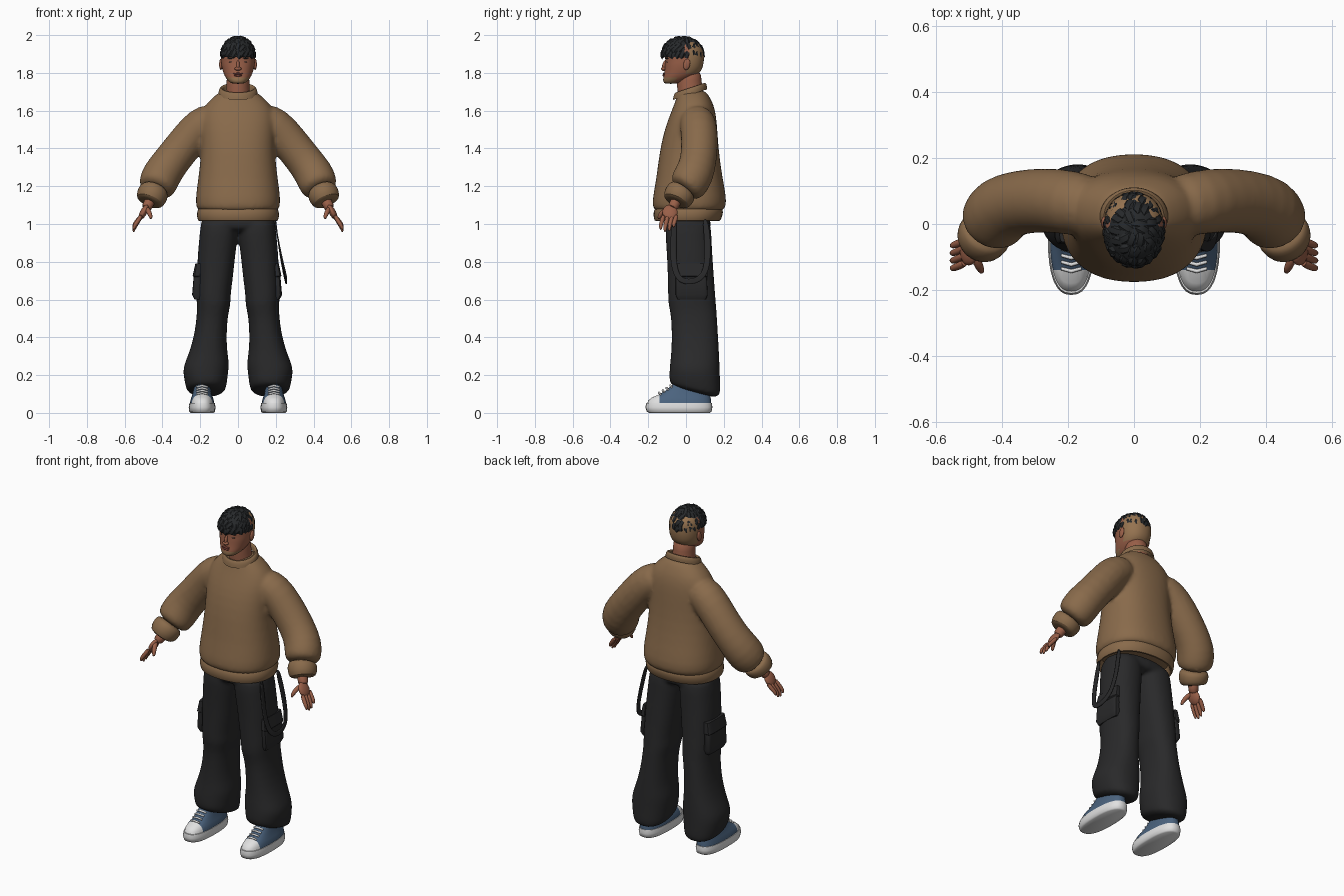
import bpy, bmesh, math, random
from math import cos, sin, pi, radians
from mathutils import Vector, Matrix

cube = bpy.data.objects.get("Cube")
if cube:
    bpy.data.objects.remove(cube)
random.seed(4)


def material(name, r, g, b):
    m = bpy.data.materials.new(name)
    m.use_nodes = True
    m.diffuse_color = (r, g, b, 1)
    bsdf = m.node_tree.nodes["Principled BSDF"]
    bsdf.inputs["Base Color"].default_value = (r, g, b, 1)
    bsdf.inputs["Roughness"].default_value = 0.8
    return m


KNIT = material("brown knit", 0.25, 0.145, 0.07)
CLOTH = material("black cloth", 0.022, 0.022, 0.023)
HAIR = material("black hair", 0.02, 0.022, 0.024)
SKIN = material("skin", 0.32, 0.115, 0.065)
FADE = material("short stubble", 0.3, 0.17, 0.08)
LIP = material("lips", 0.22, 0.06, 0.045)
DENIM = material("blue canvas", 0.07, 0.125, 0.21)
RUBBER = material("white rubber", 0.75, 0.75, 0.75)


def power(v, n):
    return math.copysign(abs(v) ** (2 / n), v)


def skin_rings(bm, rings, cap=True):
    """Bridge equal rings of points into a closed skin."""
    rings = [[bm.verts.new(p) for p in ring] for ring in rings]
    n = len(rings[0])
    for a, b in zip(rings, rings[1:]):
        for i in range(n):
            bm.faces.new((a[i], a[(i + 1) % n], b[(i + 1) % n], b[i]))
    if cap:
        bm.faces.new(rings[0])
        bm.faces.new(rings[-1])


def loft(bm, rows, side=1, n=2.3, seg=24, cap=True):
    """Rows are z, x0, x1, y0, y1 and an optional rise at the front."""
    rings = []
    for z, x0, x1, y0, y1, *tilt in rows:
        rise = tilt[0] if tilt else 0
        ring = []
        for i in range(seg):
            a = 2 * pi * i / seg
            u, v = power(cos(a), n), power(sin(a), n)
            ring.append((side * ((x0 + x1) / 2 + u * (x1 - x0) / 2),
                         (y0 + y1) / 2 + v * (y1 - y0) / 2, z - rise * v))
        rings.append(ring)
    skin_rings(bm, rings, cap)


def tube(bm, path, side=1, seg=16):
    """Round tube through x, y, z, radius points."""
    pts = [Vector((side * x, y, z)) for x, y, z, r in path]
    rings = []
    for i, p in enumerate(pts):
        t = pts[min(i + 1, len(pts) - 1)] - pts[max(i - 1, 0)]
        q = t.to_track_quat('Z', 'Y')
        r = path[i][3]
        rings.append([p + q @ Vector((r * cos(2 * pi * k / seg), r * sin(2 * pi * k / seg), 0))
                      for k in range(seg)])
    skin_rings(bm, rings)


def ball(bm, loc, size, rot=None):
    m = Matrix.Translation(loc) @ (rot or Matrix()) @ Matrix.Diagonal((*size, 1))
    bmesh.ops.create_uvsphere(bm, u_segments=16, v_segments=10, radius=1, matrix=m)


def finish(bm, name, mats, subdiv=0, voxel=0, rule=None, angle=50):
    bmesh.ops.recalc_face_normals(bm, faces=bm.faces)
    if rule:
        for f in bm.faces:
            f.material_index = rule(f.calc_center_median())
    me = bpy.data.meshes.new(name)
    bm.to_mesh(me)
    bm.free()
    for m in mats:
        me.materials.append(m)
    ob = bpy.data.objects.new(name, me)
    bpy.context.collection.objects.link(ob)
    bpy.ops.object.select_all(action='DESELECT')
    bpy.context.view_layer.objects.active = ob
    ob.select_set(True)
    bpy.ops.object.shade_smooth_by_angle(angle=radians(angle))
    if subdiv:
        ob.modifiers.new("Round", 'SUBSURF').levels = subdiv
        ob.modifiers["Round"].render_levels = subdiv
    if voxel:
        fuse = ob.modifiers.new("Fuse", 'REMESH')
        fuse.mode, fuse.voxel_size, fuse.use_smooth_shade = 'VOXEL', voxel, True
        soft = ob.modifiers.new("Soften", 'SMOOTH')
        soft.factor, soft.iterations = 0.5, 6
    return ob


# Sweater body and sleeves, fused into one soft skin
bm = bmesh.new()
body = [(1.06, .21, -.165, .195), (1.085, .222, -.178, .21), (1.13, .228, -.18, .218),
        (1.24, .212, -.158, .195), (1.38, .195, -.142, .175), (1.5, .2, -.115, .167),
        (1.58, .2, -.085, .16), (1.64, .17, -.06, .145), (1.69, .11, -.045, .115), (1.71, .085, -.035, .1)]
loft(bm, [(z, -x, x, y0, y1) for z, x, y0, y1 in body])
sleeve = [(.1, .05, 1.57, .095), (.2, .066, 1.522, .1), (.26, .073, 1.45, .1), (.35, .068, 1.338, .1),
          (.405, .045, 1.262, .109), (.428, .01, 1.205, .106), (.442, -.015, 1.175, .084)]
for s in (1, -1):
    tube(bm, sleeve, s)
finish(bm, "sweater", [KNIT], subdiv=1, voxel=.011)

# Ribbed hem, open underneath
bm = bmesh.new()
loft(bm, [(z, -x, x, y0, y1) for z, x, y0, y1 in (
    (1.1, .2, -.15, .18), (1.075, .217, -.172, .2), (1.045, .221, -.175, .195),
    (1.012, .213, -.168, .182), (1.016, .2, -.155, .168), (1.08, .19, -.14, .16))], cap=False)
finish(bm, "sweater_hem", [KNIT], subdiv=1)

# Collar, low at the front
bm = bmesh.new()
loft(bm, [(1.685, -.105, .105, -.07, .112, -.028), (1.71, -.103, .103, -.066, .112, -.026),
          (1.725, -.092, .092, -.056, .103, -.026), (1.72, -.08, .08, -.046, .094, -.026),
          (1.69, -.078, .078, -.044, .09, -.026)], cap=False, n=2)
finish(bm, "collar", [KNIT], subdiv=1)

# Cuffs and hands
for s, side in ((1, "left"), (-1, "right")):
    bm = bmesh.new()
    tube(bm, [(.44, -.012, 1.185, .07), (.446, -.024, 1.17, .083), (.458, -.04, 1.145, .084),
              (.468, -.052, 1.118, .074), (.47, -.054, 1.114, .055)], s)
    finish(bm, side + "_cuff", [KNIT], subdiv=1)
    bm = bmesh.new()
    tube(bm, [(.455, -.04, 1.15, .032), (.475, -.062, 1.1, .028), (.49, -.075, 1.08, .028)], s)
    ball(bm, (s * .5, -.085, 1.062), (.019, .042, .045), Matrix.Rotation(-s * .5, 4, 'Y'))
    for j, drop in enumerate((.078, .09, .085, .065)):
        y = -.117 + .023 * j
        tube(bm, [(.508, y, 1.05, .0125), (.535, y - .012, 1.04 - drop * .4, .012),
                  (.551, y - .018, 1.045 - drop * .75, .011), (.553, y - .016, 1.046 - drop, .006)], s, 10)
    tube(bm, [(.485, -.09, 1.085, .016), (.472, -.122, 1.065, .014),
              (.463, -.14, 1.045, .012), (.46, -.146, 1.025, .006)], s, 10)
    finish(bm, side + "_hand", [SKIN], subdiv=1)

# Wide trousers
bm = bmesh.new()
leg = [(1.05, 0, .195, -.11, .13), (.95, 0, .203, -.11, .135), (.88, .008, .21, -.105, .138),
       (.8, .018, .216, -.1, .143), (.7, .028, .218, -.097, .15), (.62, .04, .222, -.096, .156),
       (.57, .038, .218, -.094, .16), (.52, .054, .218, -.08, .164), (.42, .06, .23, -.076, .17),
       (.33, .058, .255, -.078, .175), (.27, .046, .28, -.084, .178), (.22, .05, .296, -.088, .18, .01),
       (.15, .06, .278, -.09, .183, .03), (.1, .066, .274, -.085, .183, .036)]
loft(bm, [(1.05, -.195, .195, -.11, .13), (1.0, -.2, .2, -.11, .133), (.95, -.2, .2, -.1, .13)])
for s in (1, -1):
    loft(bm, leg, s)
finish(bm, "trousers", [CLOTH], subdiv=1, voxel=.01)

# Thigh pockets with flaps
for s, side in ((1, "left"), (-1, "right")):
    bm = bmesh.new()
    out = .238 if s < 0 else .228
    loft(bm, [(.6, .19, out - .008, -.045, .105), (.625, .19, out + .005, -.055, .115),
              (.72, .19, out - .003, -.055, .11), (.725, .19, out + .002, -.06, .115),
              (.79, .19, out - .012, -.055, .11)], s, n=5)
    finish(bm, side + "_pocket", [CLOTH], angle=35)

# Hanging hip strap: a flat ribbon on the left side
bm = bmesh.new()
path = [Vector(p) for p in ((.195, .1, 1.03), (.215, .115, .92), (.24, .115, .8), (.258, .095, .72),
                            (.262, .03, .69), (.255, -.035, .7), (.24, -.062, .76),
                            (.222, -.07, .86), (.2, -.06, 1.03))]
edge = []
for i, p in enumerate(path):
    t = path[min(i + 1, len(path) - 1)] - path[max(i - 1, 0)]
    w = t.cross(Vector((1, 0, 0))).normalized() * .016
    edge.append((bm.verts.new(p - w), bm.verts.new(p + w)))
for a, b in zip(edge, edge[1:]):
    bm.faces.new((a[0], b[0], b[1], a[1]))
strap = finish(bm, "hip_strap", [CLOTH], subdiv=2)
strap.modifiers.new("Thickness", 'SOLIDIFY').thickness = .006

# Shoes: rubber sole, canvas upper with toe cap, laces
for s, side in ((1, "left"), (-1, "right")):
    bm = bmesh.new()
    loft(bm, [(0, .13, .25, -.195, .125), (.006, .122, .258, -.207, .135),
              (.03, .119, .261, -.215, .14), (.052, .123, .257, -.21, .137), (.053, .14, .24, -.19, .12)],
         s, n=2.5, seg=32)
    finish(bm, side + "_sole", [RUBBER])
    bm = bmesh.new()
    loft(bm, [(.045, .125, .255, -.206, .134), (.065, .128, .252, -.2, .133),
              (.082, .133, .247, -.18, .13), (.095, .138, .242, -.148, .128),
              (.12, .143, .237, -.105, .125), (.15, .148, .232, -.07, .122)], s, n=2.5, seg=40)
    bmesh.ops.bisect_plane(bm, geom=bm.verts[:] + bm.edges[:] + bm.faces[:],
                           plane_co=(0, -.14, 0), plane_no=(0, 1, 0))
    finish(bm, side + "_upper", [DENIM, RUBBER], rule=lambda c: int(c.y < -.14))
    bm = bmesh.new()
    for k in range(4):
        y, z = -.135 + .02 * k, .103 + .0125 * k
        tube(bm, [(.16, y, z - .004, .005), (.19, y - .008, z + .004, .006), (.22, y, z - .004, .005)], s, 8)
    finish(bm, side + "_laces", [RUBBER])

# Neck and head, with clipped sides and chin stubble
bm = bmesh.new()
loft(bm, [(1.64, -.075, .075, -.045, .1), (1.7, -.062, .062, -.045, .09),
          (1.76, -.06, .06, -.05, .082), (1.82, -.06, .06, -.05, .08)], n=2)
finish(bm, "neck", [SKIN], subdiv=1)
bm = bmesh.new()
skull = [(1.742, .03, -.112, -.05), (1.752, .048, -.122, -.01), (1.775, .066, -.121, .035),
         (1.795, .076, -.116, .068), (1.82, .084, -.113, .086), (1.845, .089, -.112, .092),
         (1.865, .09, -.109, .095), (1.885, .091, -.112, .096), (1.92, .089, -.108, .094),
         (1.95, .078, -.09, .08), (1.975, .045, -.05, .045)]
loft(bm, [(z, -x, x, y0, y1) for z, x, y0, y1 in skull], n=2.2, seg=32)
finish(bm, "head", [SKIN, FADE], subdiv=1,
       rule=lambda c: int((c.y > .012 and c.z > 1.8) or (c.z < 1.775 and c.y < -.06)))

# Face: nose, ears, lips, eyes and brows
bm = bmesh.new()
ball(bm, (0, -.114, 1.838), (.009, .012, .03), Matrix.Rotation(-.2, 4, 'X'))
ball(bm, (0, -.118, 1.822), (.018, .014, .01))
for s in (1, -1):
    ball(bm, (s * .091, .004, 1.845), (.009, .018, .03), Matrix.Rotation(-.2, 4, 'X'))
finish(bm, "nose_and_ears", [SKIN])
bm = bmesh.new()
ball(bm, (0, -.116, 1.796), (.026, .007, .005))
ball(bm, (0, -.117, 1.787), (.022, .008, .006))
finish(bm, "lips", [LIP])
bm = bmesh.new()
for s in (1, -1):
    turn = Matrix.Rotation(s * .25, 4, 'Z')
    ball(bm, (s * .036, -.1, 1.858), (.013, .004, .004), turn)
    ball(bm, (s * .038, -.1, 1.878), (.021, .006, .004), turn)
finish(bm, "eyes_and_brows", [HAIR])

# Cropped hair: crown cap plus overlapping locks
bm = bmesh.new()
ball(bm, (0, -.018, 1.895), (.092, .113, .098))
bmesh.ops.bisect_plane(bm, geom=bm.verts[:] + bm.edges[:] + bm.faces[:], plane_co=(0, 0, 1.885),
                       plane_no=(0, 0, 1), clear_inner=True)
bmesh.ops.holes_fill(bm, edges=bm.edges)
for ring, count in ((.05, 24), (.4, 20), (.8, 14), (1.2, 7)):
    for k in range(count):
        a = 2 * pi * (k + random.uniform(-.3, .3)) / count
        e = ring + random.uniform(-.06, .1)
        d = Vector((cos(a) * cos(e), sin(a) * cos(e), sin(e)))
        p = Vector((0, -.018, 1.895)) + Vector((d.x * .086, d.y * .108, d.z * .093))
        m = Matrix.Translation(p) @ d.to_track_quat('Y', 'Z').to_matrix().to_4x4() \
            @ Matrix.Rotation(random.uniform(-.5, .5), 4, 'Y') @ Matrix.Diagonal((.018, .011, .026, 1))
        bmesh.ops.create_icosphere(bm, subdivisions=1, radius=1, matrix=m)
finish(bm, "hair", [HAIR], angle=30)
